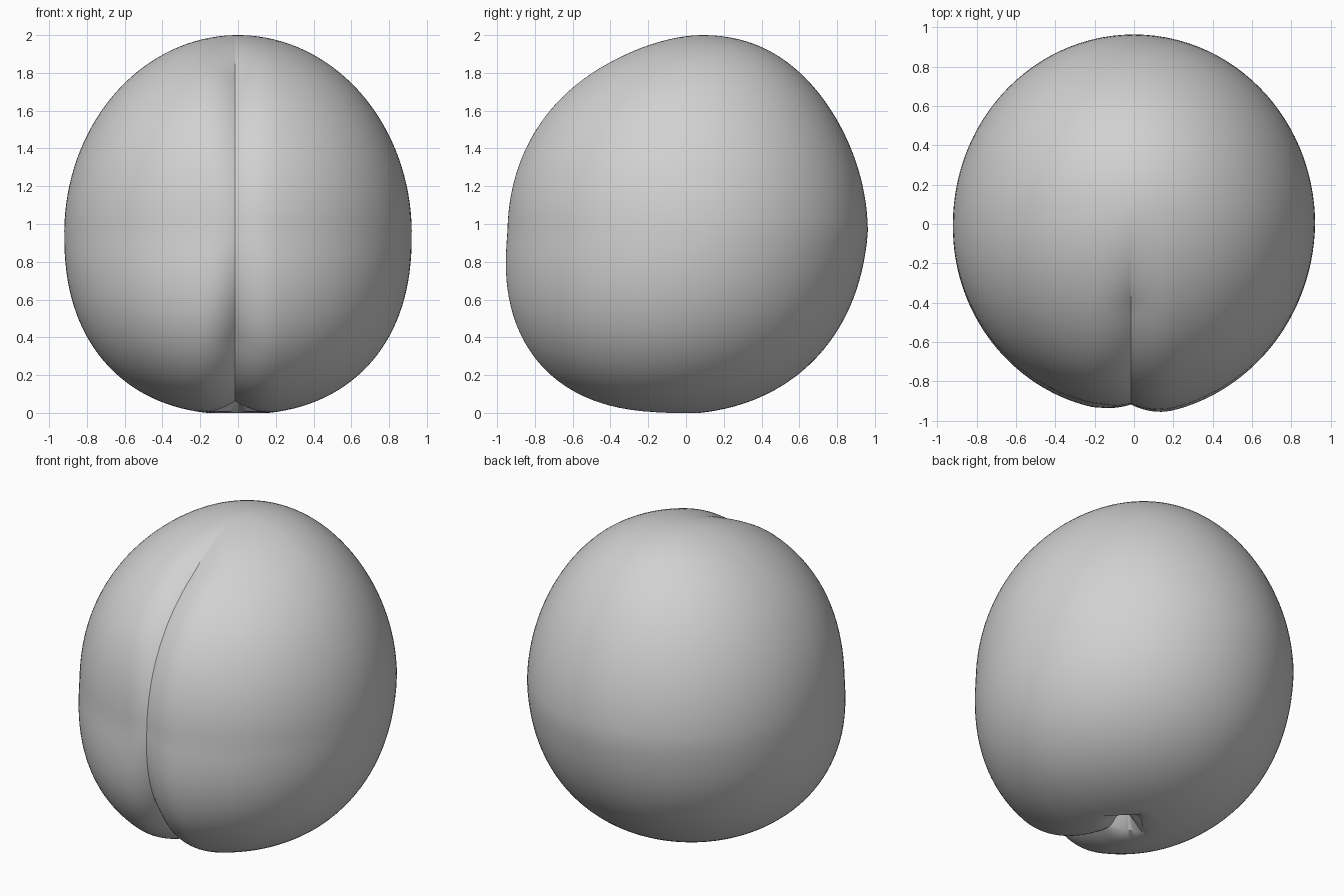
import bpy, bmesh, math
from mathutils import Vector

cube = bpy.data.objects.get("Cube")
if cube:
    bpy.data.objects.remove(cube)

COLUMNS, RINGS = 144, 64
EQUATOR = 0.95


def cleft(p, facing):
    """Press the front seam inward, deeper towards the base."""
    if facing <= 0:
        return p
    depth = 0.05 + 0.08 * max(0, 1 - p.z / 0.9)
    depth *= min(1, (2 - p.z) / 0.15) * min(1, 0.5 + 1.5 * p.z)
    weight = max(0, 1 - abs(p.x) / 0.22) ** 2 * math.sqrt(facing)
    moved = p + (Vector((0, 0, 0.9)) - p).normalized() * depth * weight
    # The lobe on the right sits slightly further back
    if p.x < 0:
        moved.y += 0.03 * facing * min(1, -p.x / 0.15) * math.exp(-((p.z - 1) / 0.4) ** 2)
    moved.x -= 0.015 * facing
    return moved


def ring(bm, z, centre, half_x, half_y, diamond=False):
    """One loop of vertices, packed more closely at the front seam."""
    verts = []
    for i in range(COLUMNS):
        u = 2 * i / COLUMNS - 1
        a = math.copysign(math.pi * abs(u) ** 1.4, u)
        s, c = math.sin(a), math.cos(a)
        k = 1 / (abs(s) + abs(c)) if diamond else 1
        p = Vector((half_x * s * k, centre - half_y * c * k, z))
        verts.append(bm.verts.new(cleft(p, c)))
    return verts


def body_ring(bm, t):
    """Round upper half leaning to a tip at the back, fuller lower half."""
    s, c = math.sin(t), math.cos(t)
    if c > 0:
        z, centre = EQUATOR + 1.05 * c, 0.09 * c ** 4
    else:
        s, c = s ** 0.87, abs(c) ** 0.87
        z, centre = EQUATOR - 0.958 * c, -0.1 * c
    return ring(bm, z, centre, 0.92 * s, 0.963 * s)


bm = bmesh.new()
rings = [body_ring(bm, 0.015 + (math.pi - 0.154) * i / RINGS) for i in range(RINGS + 1)]
# Small four-sided stem pit under the fruit
rings.append(ring(bm, 0.008, -0.09, 0.15, 0.15, True))
rings.append(ring(bm, 0.1, -0.08, 0.01, 0.01, True))
for upper, lower in zip(rings, rings[1:]):
    for i in range(COLUMNS):
        j = (i + 1) % COLUMNS
        bm.faces.new((upper[i], lower[i], lower[j], upper[j]))
bm.faces.new(rings[0])
bm.faces.new(rings[-1])
bmesh.ops.recalc_face_normals(bm, faces=bm.faces)

mesh = bpy.data.meshes.new("fruit_body")
bm.to_mesh(mesh)
bm.free()
fruit = bpy.data.objects.new("fruit_body", mesh)
bpy.context.collection.objects.link(fruit)

# Plain grey skin
skin = bpy.data.materials.new("grey_skin")
skin.use_nodes = True
colour = (0.64, 0.64, 0.64, 1)
skin.diffuse_color = colour
skin.node_tree.nodes["Principled BSDF"].inputs["Base Color"].default_value = colour
mesh.materials.append(skin)

bpy.context.view_layer.objects.active = fruit
fruit.select_set(True)
bpy.ops.object.shade_smooth_by_angle(angle=math.radians(35))
